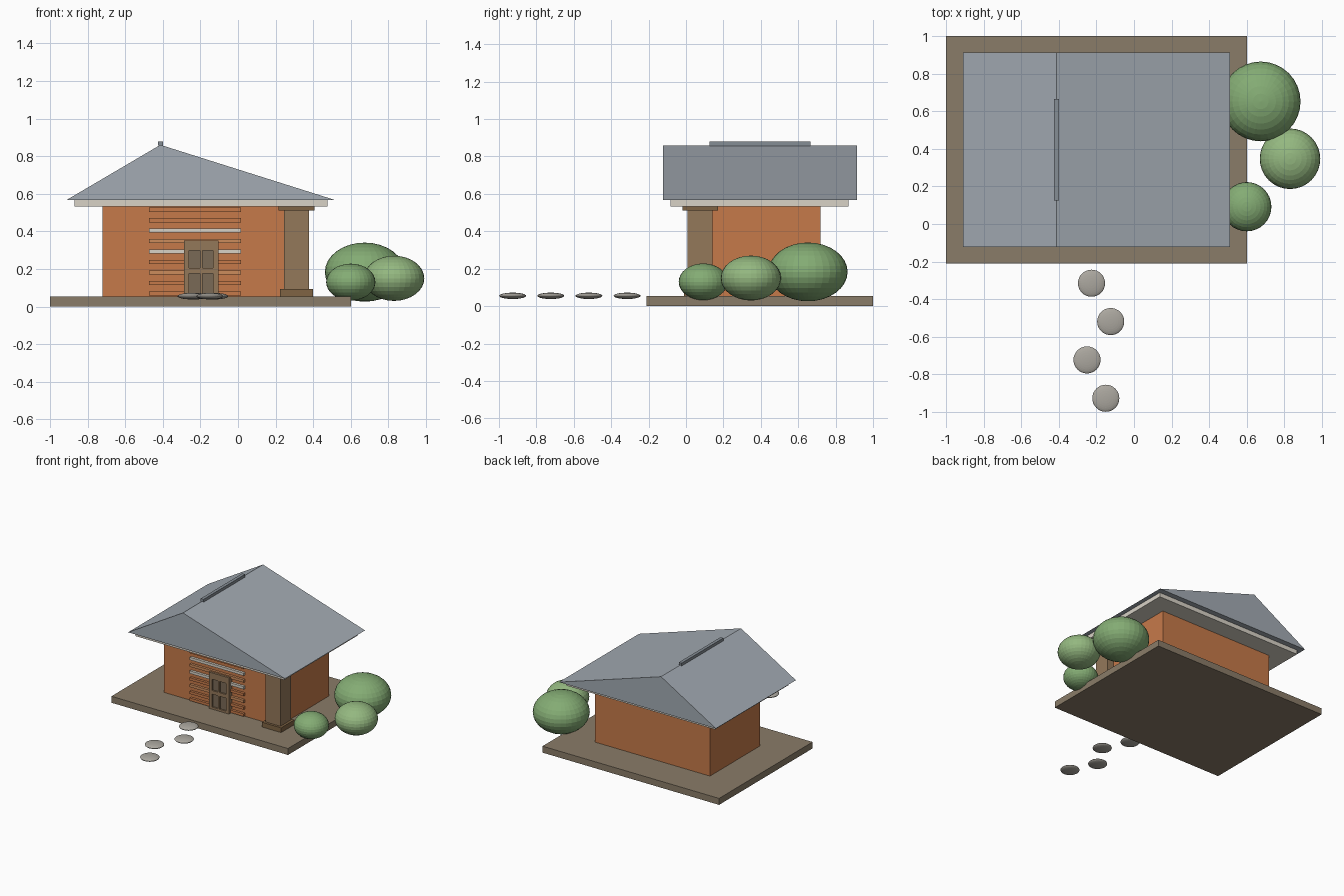
import bpy, bmesh

if "Cube" in bpy.data.objects:
    bpy.data.objects.remove(bpy.data.objects["Cube"])


def material(name, hex_colour):
    rgb = [int(hex_colour[i:i + 2], 16) / 255 for i in (0, 2, 4)]
    m = bpy.data.materials.new(name)
    m.diffuse_color = [c / 12.92 if c < 0.04 else ((c + 0.055) / 1.055) ** 2.4 for c in rgb] + [1]
    m.use_nodes = True
    m.node_tree.nodes["Principled BSDF"].inputs["Base Color"].default_value = m.diffuse_color
    return m


EARTH = material("earth", "8A7C68")
CLAY = material("clay", "C67A4A")
CLAY_LIGHT = material("light_clay", "CC8C5C")
TRIM = material("trim", "D8D2C6")
ROOF = material("slate", "A3ABB3")
RIDGE = material("dark_slate", "858D95")
WOOD = material("wood", "94785A")
DARK_WOOD = material("dark_wood", "806444")
PANEL = material("panel", "7A6A56")
STONE = material("stone", "ABA79F")
LEAF = material("leaf", "84AC74")
LEAF_LIGHT = material("light_leaf", "94B880")


def add_object(name, bm, mat):
    bmesh.ops.recalc_face_normals(bm, faces=bm.faces)
    me = bpy.data.meshes.new(name)
    bm.to_mesh(me)
    bm.free()
    me.materials.append(mat)
    ob = bpy.data.objects.new(name, me)
    bpy.context.collection.objects.link(ob)
    return ob


def box(name, x, y, z, mat):
    """Box from (min, max) pairs on each axis."""
    bm = bmesh.new()
    bmesh.ops.create_cube(bm, size=1)
    for v in bm.verts:
        v.co = [sum(r) / 2 + c * (r[1] - r[0]) for c, r in zip(v.co, (x, y, z))]
    return add_object(name, bm, mat)


def ellipsoid(name, centre, r, rz, mat):
    bm = bmesh.new()
    bmesh.ops.create_uvsphere(bm, u_segments=32, v_segments=16, radius=1)
    bmesh.ops.scale(bm, vec=(r, r, rz), verts=bm.verts)
    bmesh.ops.translate(bm, vec=centre, verts=bm.verts)
    return add_object(name, bm, mat)


# Ground slab, walls and eaves board
box("base_slab", (-1, 0.6), (-0.21, 1), (0, 0.053), EARTH)
box("walls", (-0.72, 0.32), (0.07, 0.718), (0.05, 0.535), CLAY)
box("eaves_board", (-0.87, 0.475), (-0.083, 0.868), (0.532, 0.572), TRIM)

# Off-centre gable roof: triangle extruded along y
bm = bmesh.new()
gable = bm.faces.new([bm.verts.new(p) for p in
                      ((-0.91, -0.123, 0.568), (0.512, -0.123, 0.568), (-0.413, -0.123, 0.86))])
ext = bmesh.ops.extrude_face_region(bm, geom=[gable])
bmesh.ops.translate(bm, vec=(0, 1.036, 0),
                    verts=[g for g in ext["geom"] if isinstance(g, bmesh.types.BMVert)])
add_object("roof", bm, ROOF)
box("ridge_cap", (-0.426, -0.4), (0.125, 0.665), (0.856, 0.879), RIDGE)

# Corner column with base and capital
for name, half, z, mat in (("column_shaft", 0.067, (0.05, 0.53), WOOD),
                           ("column_base", 0.087, (0.05, 0.092), DARK_WOOD),
                           ("column_capital", 0.096, (0.512, 0.533), DARK_WOOD)):
    box(name, (0.311 - half, 0.311 + half), (0.076 - half, 0.076 + half), z, mat)

# Horizontal wall slats, two of them pale
for i in range(9):
    z = 0.07 + i * 0.0556
    mat = TRIM if i in (4, 6) else (CLAY_LIGHT if i in (2, 5) else CLAY)
    box(f"wall_slat_{i + 1}", (-0.473, 0.016), (0.05, 0.075), (z - 0.011, z + 0.011), mat)

# Door: recessed panel behind stiles and rails
box("door_panel", (-0.285, -0.107), (0.045, 0.08), (0.05, 0.345), PANEL)
for i, x in enumerate(((-0.287, -0.26), (-0.203, -0.19), (-0.132, -0.105))):
    box(f"door_stile_{i + 1}", x, (0.033, 0.08), (0.05, 0.35), WOOD)
for i, z in enumerate(((0.05, 0.07), (0.176, 0.206), (0.298, 0.35))):
    box(f"door_rail_{i + 1}", (-0.287, -0.105), (0.033, 0.08), z, WOOD)

# Bushes
for i, (c, r, rz, mat) in enumerate((((0.674, 0.652, 0.183), 0.212, 0.157, LEAF),
                                     ((0.83, 0.347, 0.15), 0.161, 0.12, LEAF_LIGHT),
                                     ((0.6, 0.092, 0.13), 0.131, 0.098, LEAF))):
    ellipsoid(f"bush_{i + 1}", c, r, rz, mat)

# Stepping stones
for i, x in enumerate((-0.226, -0.124, -0.25, -0.15)):
    ellipsoid(f"stepping_stone_{i + 1}", (x, -0.315 - 0.204 * i, 0.055), 0.072, 0.017, STONE)
